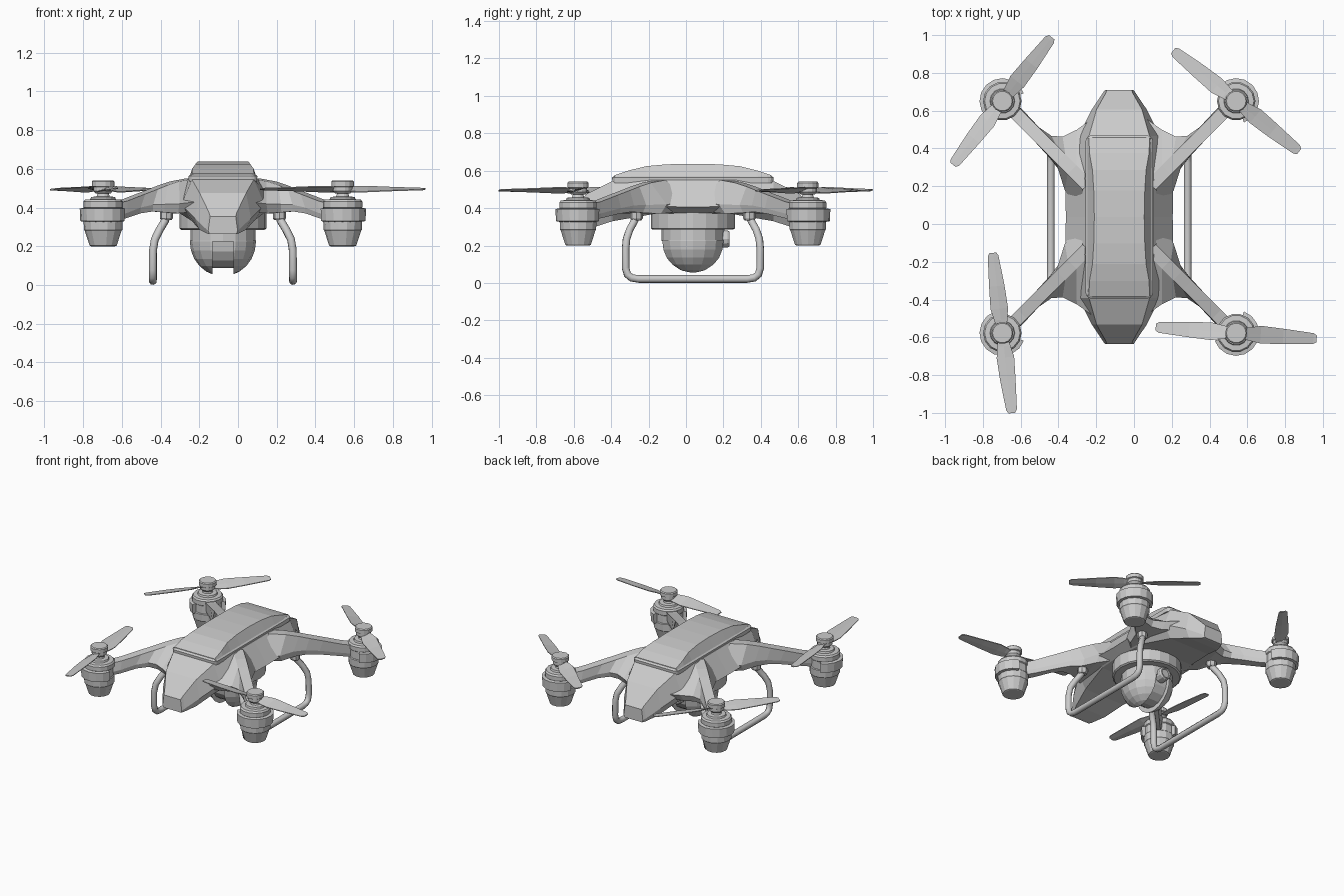
import bpy, bmesh, math
from mathutils import Vector

if "Cube" in bpy.data.objects:
    bpy.data.objects.remove(bpy.data.objects["Cube"])

CX, CY = -0.078, 0.037          # centre of the airframe
ORIGIN = Vector((CX, CY, 0))


def finish(bm, name, loc=ORIGIN):
    bmesh.ops.recalc_face_normals(bm, faces=bm.faces)
    me = bpy.data.meshes.new(name)
    bm.to_mesh(me)
    bm.free()
    ob = bpy.data.objects.new(name, me)
    ob.location = loc
    bpy.context.collection.objects.link(ob)
    return ob


def loft(name, sections, loc=ORIGIN):
    """Skin closed sections of equal point count and cap the ends."""
    bm = bmesh.new()
    rings = [[bm.verts.new(p) for p in s] for s in sections]
    n = len(rings[0])
    for a, b in zip(rings, rings[1:]):
        for i in range(n):
            j = (i + 1) % n
            bm.faces.new((a[i], a[j], b[j], b[i]))
    bm.faces.new(rings[0])
    bm.faces.new(rings[-1])
    return finish(bm, name, loc)


def lathe(name, profile, loc, sides=14):
    """Solid of revolution from (radius, z) pairs."""
    return loft(name, [[(r * math.cos(2 * math.pi * i / sides),
                         r * math.sin(2 * math.pi * i / sides), z)
                        for i in range(sides)] for r, z in profile], loc)


def both_ways(half):
    """Mirror stations given from the middle outwards along y."""
    return [(-s[0],) + s[1:] for s in reversed(half) if s[0] > 0] + half


# Hull: faceted sections along y (v, top, side and bottom half widths and heights)
hull = both_ways([
    (0.0, .18, .55, .283, .405, .22, .375),
    (.20, .18, .55, .285, .41, .21, .37),
    (.43, .16, .545, .215, .415, .16, .33),
    (.57, .12, .475, .145, .345, .12, .285),
    (.655, .072, .375, .088, .29, .08, .265),
    (.672, .066, .355, .076, .28, .07, .264)])
loft("hull", [[(-a, v, za), (a, v, za), (b, v, zb), (c, v, zc), (-c, v, zc), (-b, v, zb)]
              for v, a, za, b, zb, c, zc in hull])


# Canopy: rounded lip and raised faceted lid
def rounded(hw, hl, r, z):
    pts = []
    for sx, sy, a0 in ((1, 1, 0), (-1, 1, 90), (-1, -1, 180), (1, -1, 270)):
        for k in range(4):
            a = math.radians(a0 + 30 * k)
            pts.append((sx * (hw - r) + r * math.cos(a), sy * (hl - r) + r * math.sin(a), z))
    return pts


loft("canopy_lip", [rounded(.176, .43, .03, .535), rounded(.178, .432, .03, .563),
                    rounded(.165, .42, .025, .573)])
lid = both_ways([(0.0, .132, .637), (.14, .135, .634), (.25, .142, .624),
                 (.34, .158, .602), (.418, .16, .576)])
loft("canopy_lid", [[(-.172, v, .563), (.172, v, .563), (w, v, z), (-w, v, z)] for v, w, z in lid])

# Arms: outer edge, inner fillet edge, ridge position on the diagonal, top and bottom
ARM = [((.20, .02), (.13, .53), .17, .55, .38),
       ((.288, .14), (.225, .462), .25, .535, .37),
       ((.32, .25), (.30, .425), .31, .515, .375),
       ((.37, .315), (.36, .43), .36, .495, .38),
       ((.43, .385), (.425, .475), .425, .47, .37),
       ((.53, .49), (.495, .55), .515, .435, .345),
       ((.63, .585), (.58, .64), .61, .41, .325)]


def arm_section(a, b, d, top, bot, sx, sy):
    a, b = Vector(a), Vector(b)
    c, o = Vector((d, d)), Vector((.024, -.024))
    mid = bot + .3 * (top - bot)
    pts = [(a, mid), (c + o, top), (c - o, top),
           (b, mid), (a.lerp(b, .9), bot), (a.lerp(b, .1), bot)]
    return [(p.x * sx, p.y * sy, z) for p, z in pts]


# Propeller blade stations: radius, leading edge, trailing edge, twist height
BLADE = [(.02, .025, -.025, .008), (.07, .035, -.035, .014), (.13, .048, -.045, .014),
         (.25, .042, -.040, .009), (.41, .031, -.026, .004), (.427, .020, -.016, .002)]


def propeller(name, loc, angle):
    for k in (0, 1):
        ob = loft(f"{name}_blade_{k + 1}",
                  [[(r, t, -h), (r, 0, -.003), (r, l, h), (r, l, h + .005), (r, 0, .005), (r, t, -h + .005)]
                   for r, l, t, h in BLADE], loc)
        ob.rotation_euler.z = math.radians(angle + 180 * k)


MOTOR = [(.062, .20), (.07, .203), (.095, .28), (.099, .285), (.101, .335), (.096, .34),
         (.096, .395), (.102, .40), (.102, .43), (.094, .441), (.066, .443), (.062, .455),
         (.034, .457), (.028, .475), (.038, .482)]
CAP = [(.038, .472), (.05, .485), (.05, .506), (.058, .51), (.058, .535), (.052, .541)]
ANGLES = {(-1, 1): 52, (1, 1): 141, (-1, -1): 96.5, (1, -1): -4.5}

for (sx, sy), angle in ANGLES.items():
    tag = ("front" if sy < 0 else "rear") + ("_left" if sx < 0 else "_right")
    loft(tag + "_arm", [arm_section(*s, sx, sy) for s in ARM])
    hub = ORIGIN + Vector((.619 * sx, .614 * sy, 0))
    lathe(tag + "_motor", MOTOR, hub)
    lathe(tag + "_rotor_cap", CAP, hub)
    # partial collar wrapping the outer side of the motor
    mid = math.atan2(sy, sx)
    collar = []
    for i in range(11):
        a = mid + math.radians(-115 + 23 * i)
        c, s = math.cos(a), math.sin(a)
        collar.append([(c * r, s * r, z) for r, z in
                       ((.09, .325), (.118, .33), (.121, .395), (.09, .40))])
    loft(tag + "_motor_collar", collar, hub)
    propeller(tag + "_propeller", hub + Vector((0, 0, .493)), angle)

# Landing gear: one bent tube loop per side with mounting feet
HALF_LEG = [(.29, .295, .37), (.297, .31, .335), (.327, .338, .285), (.352, .355, .235),
            (.361, .36, .18), (.362, .36, .08), (.362, .35, .045), (.362, .328, .027), (.362, .29, .021)]
for sx, side in ((-1, "left"), (1, "right")):
    path = HALF_LEG + [(x, -y, z) for x, y, z in reversed(HALF_LEG)]
    cu = bpy.data.curves.new(side + "_landing_leg", 'CURVE')
    cu.dimensions = '3D'
    cu.bevel_depth = .021
    cu.bevel_resolution = 2
    cu.use_fill_caps = True
    sp = cu.splines.new('POLY')
    sp.points.add(len(path) - 1)
    for p, (x, y, z) in zip(sp.points, path):
        p.co = (x * sx, y, z, 1)
    ob = bpy.data.objects.new(side + "_landing_leg", cu)
    ob.location = ORIGIN
    bpy.context.collection.objects.link(ob)
    for sy, end in ((-1, "front"), (1, "rear")):
        lathe(f"{end}_{side}_leg_mount", [(.027, .335), (.034, .345), (.034, .39)],
              ORIGIN + Vector((.292 * sx, .302 * sy, 0)), 8)

# Camera: mounting plate, neck, split ball, inner drum and lens
lathe("camera_plate", [(.215, .285), (.225, .292), (.225, .38)], ORIGIN, 20)
lathe("camera_neck", [(.168, .225), (.168, .30)], ORIGIN, 16)
for sx, side in ((-1, "left"), (1, "right")):
    bm = bmesh.new()
    bmesh.ops.create_uvsphere(bm, u_segments=16, v_segments=12, radius=.18)
    for co, no in (((.057 * sx, 0, 0), (-sx, 0, 0)), ((0, 0, .005), (0, 0, 1))):
        bmesh.ops.bisect_plane(bm, geom=bm.verts[:] + bm.edges[:] + bm.faces[:],
                               plane_co=co, plane_no=no, clear_outer=True)
        bmesh.ops.holes_fill(bm, edges=[e for e in bm.edges if e.is_boundary])
    ob = finish(bm, "camera_ball_" + side, ORIGIN + Vector((0, 0, .225)))
    ob.scale = (.95, .97, 1)
drum = lathe("camera_drum", [(.138, -.058), (.138, .058)], ORIGIN + Vector((0, 0, .225)), 16)
drum.rotation_euler.y = math.pi / 2
lens = lathe("camera_lens", [(.046, .10), (.046, .185), (.04, .195), (.032, .195), (.03, .185)],
             ORIGIN + Vector((0, 0, .235)), 12)
lens.rotation_euler.x = -math.pi / 2
